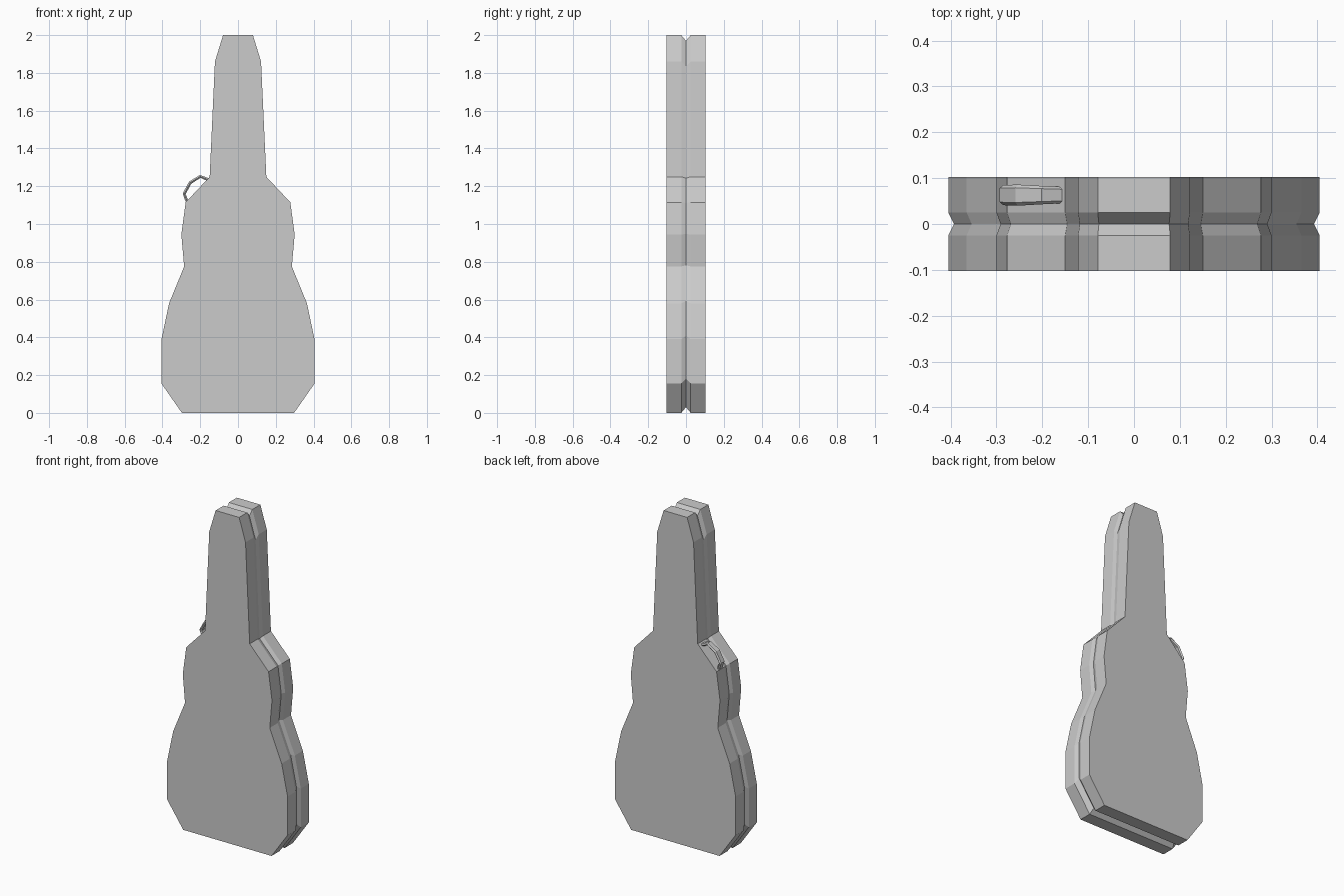
import bpy, bmesh, math
from mathutils import Vector

if "Cube" in bpy.data.objects:
    bpy.data.objects.remove(bpy.data.objects["Cube"])


def loft(name, rings):
    """Skin closed rings of equal length and cap both ends."""
    bm = bmesh.new()
    loops = [[bm.verts.new(p) for p in ring] for ring in rings]
    for a, b in zip(loops, loops[1:]):
        n = len(a)
        for i in range(n):
            j = (i + 1) % n
            bm.faces.new((a[i], a[j], b[j], b[i]))
    bm.faces.new(loops[0])
    bm.faces.new(loops[-1][::-1])
    bmesh.ops.recalc_face_normals(bm, faces=bm.faces)
    mesh = bpy.data.meshes.new(name)
    bm.to_mesh(mesh)
    bm.free()
    obj = bpy.data.objects.new(name, mesh)
    bpy.context.collection.objects.link(obj)
    return obj


# Case body: mirrored half outline, pinched in along the seam
half = [(0.297, 0), (0.405, 0.155), (0.405, 0.39), (0.365, 0.58), (0.285, 0.775),
        (0.3, 0.945), (0.277, 1.115), (0.15, 1.25), (0.122, 1.86), (0.079, 2.0)]
outline = half + [(-x, z) for x, z in reversed(half)]
layers = [(-0.102, 1), (-0.025, 1), (0, 0.97), (0.025, 1), (0.102, 1)]
loft("case_body", [[(x * s, y, 1 + (z - 1) * s) for x, z in outline]
                   for y, s in layers])

# Carry handle: flat hexagonal strap swept along the left shoulder
path = [Vector((x, 0.063, z)) for x, z in
        [(-0.158, 1.235), (-0.2, 1.252), (-0.253, 1.219), (-0.285, 1.16), (-0.27, 1.121)]]
widths = [0.018, 0.020, 0.023, 0.022, 0.018]
section = [(-1, 0), (-0.7, 1), (0.7, 1), (1, 0), (0.7, -1), (-0.7, -1)]
rings = []
for i, p in enumerate(path):
    tangent = (path[min(i + 1, 4)] - path[max(i - 1, 0)]).normalized()
    normal = Vector((-tangent.z, 0, tangent.x))
    rings.append([p + Vector((0, u * widths[i], 0)) + normal * v * 0.008
                  for u, v in section])
loft("carry_handle", rings)
